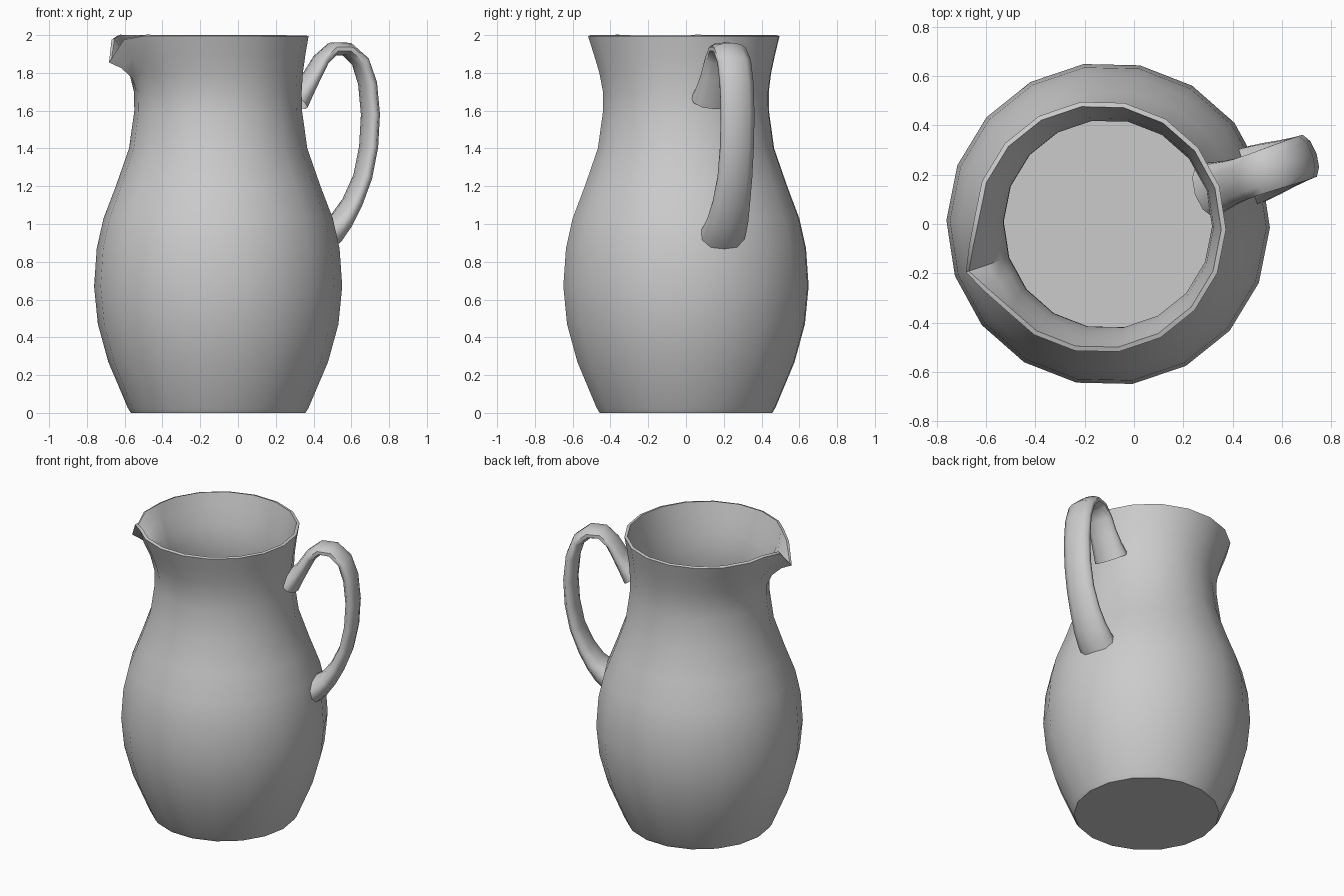
import bpy, bmesh, math
from mathutils import Vector

if "Cube" in bpy.data.objects:
    bpy.data.objects.remove(bpy.data.objects["Cube"])

ANG = math.radians(18.7)          # handle direction; spout is opposite
CX = -0.105                       # body axis


def place(u, v, z):
    c, s = math.cos(ANG), math.sin(ANG)
    return Vector((CX + u * c - v * s, u * s + v * c, z))


def bridge(bm, a, b):
    n = len(a)
    for i in range(n):
        bm.faces.new((a[i], a[(i + 1) % n], b[(i + 1) % n], b[i]))


def finish(bm, name, angle, thickness=0):
    me = bpy.data.meshes.new(name)
    bm.to_mesh(me)
    bm.free()
    ob = bpy.data.objects.new(name, me)
    bpy.context.collection.objects.link(ob)
    bpy.ops.object.select_all(action='DESELECT')
    ob.select_set(True)
    bpy.context.view_layer.objects.active = ob
    if thickness:
        m = ob.modifiers.new("wall", 'SOLIDIFY')
        m.thickness, m.offset = thickness, -1
        bpy.ops.object.modifier_apply(modifier=m.name)
    bpy.ops.object.shade_smooth_by_angle(angle=math.radians(angle))
    return ob


# Body: 18-sided rings (radius, shift toward spout, z), two extra columns by the spout
rings = [(.462, 0, 0), (.478, 0, .025), (.582, 0, .27), (.637, 0, .47), (.657, 0, .67),
         (.643, 0, .87), (.607, 0, 1.03), (.542, 0, 1.2), (.472, 0, 1.4), (.444, 0, 1.6),
         (.444, .002, 1.7), (.460, .012, 1.8), (.486, .025, 1.9), (.513, .036, 1.995)]
# Spout points per ring: column offset from tip -> (u, v, z)
spout = {11: {0: (-.480, 0, 1.77)},
         12: {0: (-.540, 0, 1.825), 1: (-.510, .09, 1.885), 2: (-.478, .19, 1.9)},
         13: {0: (-.610, 0, 1.855), 1: (-.562, .10, 1.975), 2: (-.492, .222, 1.995)}}
angles = sorted([20 * k for k in range(18)] + [170, 190])
tip = angles.index(180)
bm = bmesh.new()
prev = None
for j, (r, sh, z) in enumerate(rings):
    loop = []
    for i, a in enumerate(angles):
        rr = r * math.cos(math.radians(10)) if a in (170, 190) else r
        p = (rr * math.cos(math.radians(a)) - sh, rr * math.sin(math.radians(a)), z)
        d = i - tip
        if abs(d) in spout.get(j, {}):
            u, v, zz = spout[j][abs(d)]
            p = (u, v if d < 0 else -v, zz)
        loop.append(bm.verts.new(place(*p)))
    if prev:
        bridge(bm, prev, loop)
    else:
        bm.faces.new(loop[::-1])
    prev = loop
finish(bm, "jug_body", 45, .02)

# Handle: flattened 10-sided sweep (radial position, z, width, thickness)
path = [(.43, 1.655, .23, .15), (.475, 1.71, .21, .11), (.525, 1.785, .19, .085),
        (.575, 1.87, .18, .075), (.64, 1.927, .18, .072), (.72, 1.925, .185, .075),
        (.795, 1.86, .19, .08), (.835, 1.745, .19, .085), (.851, 1.58, .19, .085),
        (.841, 1.41, .19, .085), (.808, 1.25, .195, .085), (.75, 1.115, .21, .095),
        (.69, 1.02, .23, .115), (.63, .96, .245, .15), (.57, .92, .25, .18)]
SIDES = 10
bm = bmesh.new()
prev = None
for i, (u, z, w, t) in enumerate(path):
    a, b = path[max(i - 1, 0)], path[min(i + 1, len(path) - 1)]
    tu, tz = b[0] - a[0], b[1] - a[1]
    l = math.hypot(tu, tz)
    nu, nz = -tz / l, tu / l
    loop = []
    for k in range(SIDES):
        q = 2 * math.pi * k / SIDES
        n, v = math.cos(q) * t / 2, math.sin(q) * w / 2
        loop.append(bm.verts.new(place(u + nu * n, v, z + nz * n)))
    if prev:
        bridge(bm, prev, loop)
    prev = loop
bmesh.ops.recalc_face_normals(bm, faces=bm.faces)
finish(bm, "handle", 60)
